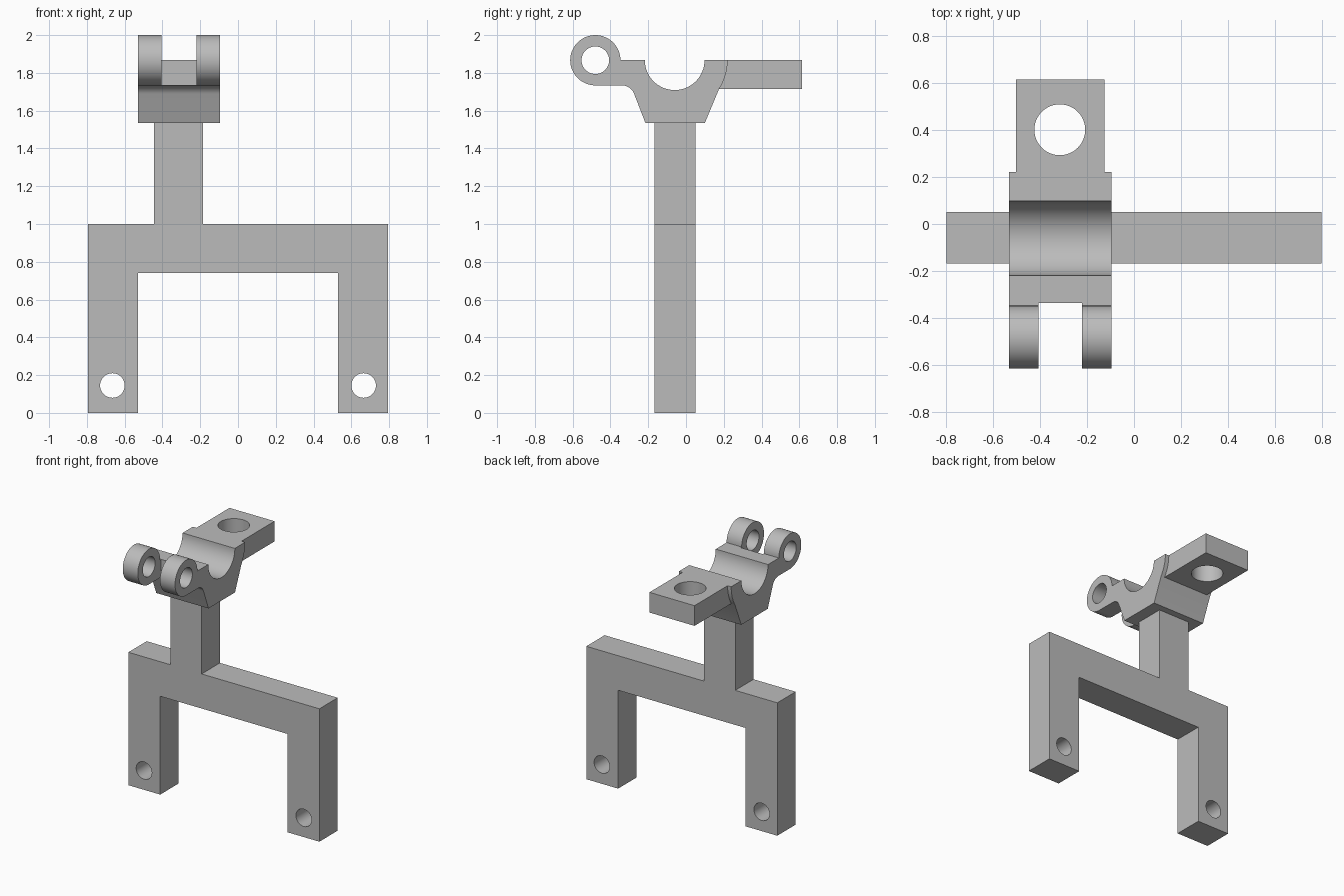
import bpy
import bmesh
from math import cos, sin, radians

if "Cube" in bpy.data.objects:
    bpy.data.objects.remove(bpy.data.objects["Cube"], do_unlink=True)

grey = bpy.data.materials.new("plain grey")
grey.use_nodes = True
colour = (0.5, 0.5, 0.5, 1)
grey.diffuse_color = colour
for node in grey.node_tree.nodes:
    if node.type == "BSDF_PRINCIPLED":
        node.inputs["Base Color"].default_value = colour


def arc(centre, radius, start, end, steps):
    """Points along an arc, angles in degrees."""
    angles = [radians(start + (end - start) * i / steps) for i in range(steps + 1)]
    return [(centre[0] + radius * cos(a), centre[1] + radius * sin(a)) for a in angles]


def circle(centre, radius, steps=48):
    return arc(centre, radius, 0, 360, steps)[:-1]


def rectangle(a0, a1, b0, b1):
    return [(a0, b0), (a1, b0), (a1, b1), (a0, b1)]


def prism(name, profile, axis, low, high):
    """Extrude a flat profile along the x, y or z axis."""
    place = {"x": lambda a, b, t: (t, a, b),
             "y": lambda a, b, t: (a, t, b),
             "z": lambda a, b, t: (a, b, t)}[axis]
    bm = bmesh.new()
    ends = [[bm.verts.new(place(a, b, t)) for a, b in profile] for t in (low, high)]
    for end in ends:
        bm.faces.new(end)
    n = len(profile)
    for i in range(n):
        j = (i + 1) % n
        bm.faces.new((ends[0][i], ends[0][j], ends[1][j], ends[1][i]))
    bmesh.ops.recalc_face_normals(bm, faces=bm.faces)
    mesh = bpy.data.meshes.new(name)
    bm.to_mesh(mesh)
    bm.free()
    mesh.materials.append(grey)
    obj = bpy.data.objects.new(name, mesh)
    bpy.context.collection.objects.link(obj)
    return obj


def select(obj):
    bpy.ops.object.select_all(action="DESELECT")
    obj.select_set(True)
    bpy.context.view_layer.objects.active = obj


def combine(obj, other, operation):
    """Apply a boolean and discard the second object."""
    mod = obj.modifiers.new(operation.lower(), "BOOLEAN")
    mod.operation = operation
    mod.solver = "EXACT"
    mod.object = other
    select(obj)
    bpy.ops.object.modifier_apply(modifier=mod.name)
    bpy.data.objects.remove(other, do_unlink=True)


# Forked frame with off-centre stem
outer, inner, bar_low, bar_top = 0.795, 0.53, 0.74, 1.0
stem_left, stem_right, stem_top = -0.445, -0.185, 1.535
frame = prism("forked_frame", [
    (-outer, 0), (-inner, 0), (-inner, bar_low), (inner, bar_low),
    (inner, 0), (outer, 0), (outer, bar_top), (stem_right, bar_top),
    (stem_right, stem_top), (stem_left, stem_top),
    (stem_left, bar_top), (-outer, bar_top)], "y", -0.168, 0.05)

# Bolt holes in the feet
for side in (-1, 1):
    hole = prism("foot_hole", circle((side * 0.665, 0.145), 0.065), "y", -0.5, 0.5)
    combine(frame, hole, "DIFFERENCE")

# Saddle with half-round groove and hinge knuckle, in side profile
top = 1.867
knuckle = (-0.48, top)
groove = (-0.06, top)
profile = [(-0.215, stem_top), (0.10, stem_top)]
profile += arc(groove, 0.28, -33, 0, 12)
profile += arc(groove, 0.158, 0, -180, 32)
profile += arc(knuckle, 0.133, 0, 270, 48)
profile += arc((-0.34, 1.664), 0.07, 90, 19, 10)
saddle = prism("saddle", profile, "x", -0.53, -0.095)

# Slot between the hinge ears, and the pin hole
combine(saddle, prism("ear_slot", rectangle(-0.405, -0.22, -0.8, -0.335),
                      "z", 1.5, 2.2), "DIFFERENCE")
combine(saddle, prism("pin_hole", circle(knuckle, 0.073), "x", -0.8, 0.2), "DIFFERENCE")

# Flat rear tab with a round hole
tab = prism("rear_tab", rectangle(-0.5, -0.125, 0.15, 0.613), "z", 1.715, top)
combine(tab, prism("tab_hole", circle((-0.315, 0.4), 0.108), "z", 1.5, 2.2), "DIFFERENCE")
combine(saddle, tab, "UNION")

for obj in (frame, saddle):
    select(obj)
    bpy.ops.object.shade_smooth_by_angle(angle=radians(25))
